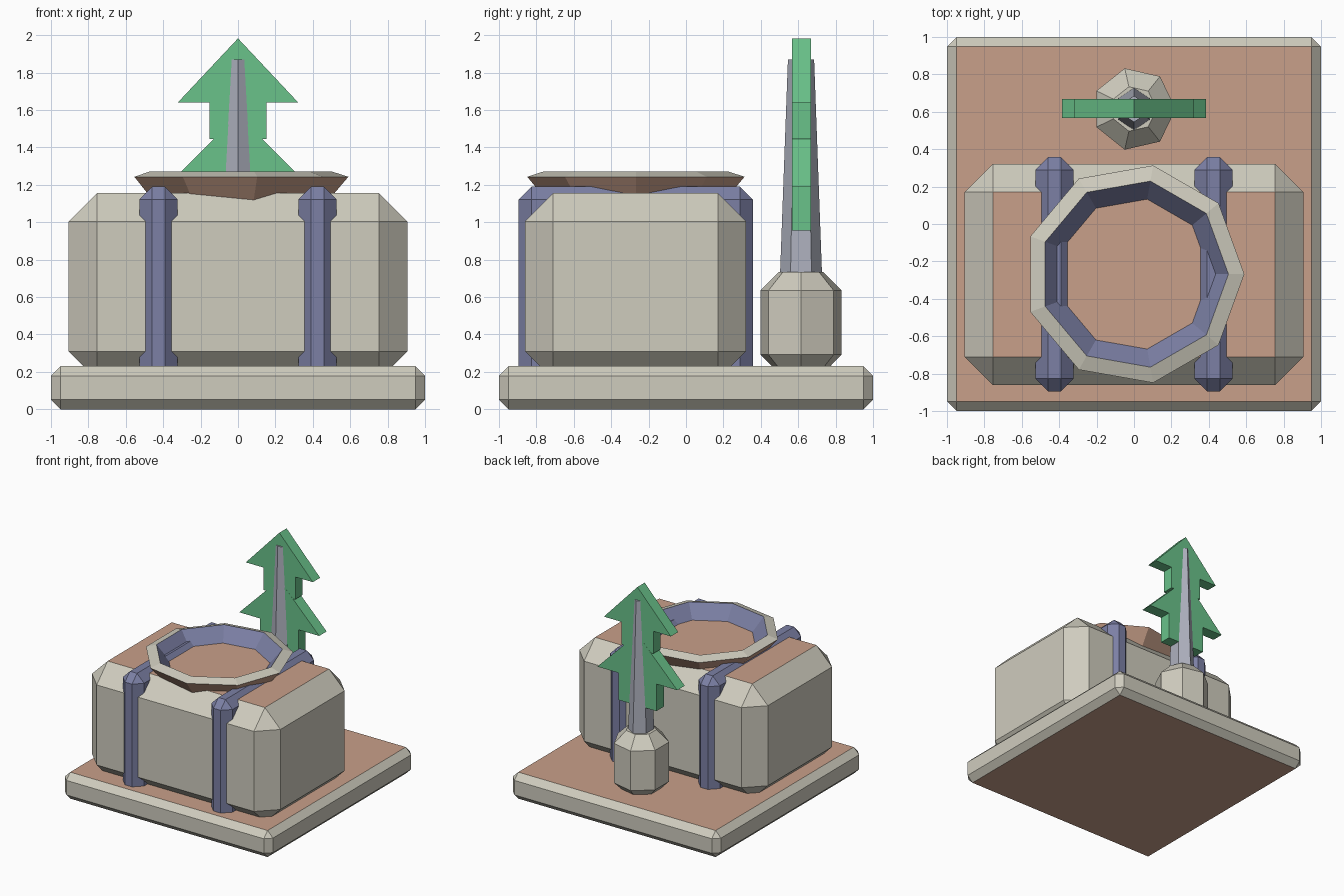
import bpy, bmesh, math
from mathutils import Vector

if "Cube" in bpy.data.objects:
    bpy.data.objects.remove(bpy.data.objects["Cube"])


def lin(c):
    return tuple((v / 255 / 12.92) if v <= 10 else ((v / 255 + 0.055) / 1.055) ** 2.4 for v in c) + (1,)


def mat(name, rgb):
    m = bpy.data.materials.new(name)
    m.diffuse_color = lin(rgb)
    m.use_nodes = True
    m.node_tree.nodes["Principled BSDF"].inputs["Base Color"].default_value = m.diffuse_color
    return m


STONE = mat("beige", (207, 204, 190))
CLAY = mat("clay", (201, 160, 138))
PURPLE = mat("slate_purple", (124, 128, 165))
GREY = mat("trunk_grey", (174, 177, 190))
GREEN = mat("leaf_green", (106, 194, 138))


def finish(name, bm, mats):
    bmesh.ops.recalc_face_normals(bm, faces=bm.faces)
    me = bpy.data.meshes.new(name)
    bm.to_mesh(me)
    bm.free()
    for m in mats:
        me.materials.append(m)
    ob = bpy.data.objects.new(name, me)
    bpy.context.collection.objects.link(ob)
    return ob


def chamfer_box(name, lo, hi, bevel, mats):
    """Chamfered box; second material goes on the flat top and bottom."""
    bm = bmesh.new()
    bmesh.ops.create_cube(bm, size=1)
    lo, hi = Vector(lo), Vector(hi)
    for v in bm.verts:
        v.co = Vector([(lo[i] + hi[i]) / 2 + v.co[i] * (hi[i] - lo[i]) for i in range(3)])
    bmesh.ops.bevel(bm, geom=bm.edges[:], offset=bevel, offset_type='OFFSET',
                    segments=1, profile=0.5, affect='EDGES')
    bm.normal_update()
    if len(mats) > 1:
        for f in bm.faces:
            f.material_index = 1 if abs(f.normal.z) > 0.9 else 0
    return finish(name, bm, mats)


def lathe(name, profile, sides, centre, mats, closed=False, band_mats=None, turn=0, sx=1):
    """Low-poly turned shape from (radius, z) points."""
    bm = bmesh.new()
    rings = []
    for r, z in profile:
        angs = [turn + 2 * math.pi * i / sides for i in range(sides)]
        rings.append([bm.verts.new((centre[0] + sx * r * math.cos(a),
                                    centre[1] + r * math.sin(a), z)) for a in angs])
    n = len(rings)
    for k in range(n if closed else n - 1):
        a, b = rings[k], rings[(k + 1) % n]
        for i in range(sides):
            j = (i + 1) % sides
            f = bm.faces.new((a[i], a[j], b[j], b[i]))
            f.material_index = band_mats[k] if band_mats else 0
    if not closed:
        bm.faces.new(rings[0])
        bm.faces.new(rings[-1])
    return finish(name, bm, mats)


def arrow(name, apex, wide_z, half, stem, bottom, y0, y1):
    """Flat foliage tier: a triangle on a short stem."""
    right = [(half, wide_z), (stem, wide_z), (stem, bottom)]
    pts = [(0, apex)] + right + [(-x, z) for x, z in reversed(right)]
    bm = bmesh.new()
    face = bm.faces.new([bm.verts.new((x, y0, z)) for x, z in pts])
    ext = bmesh.ops.extrude_face_region(bm, geom=[face])
    moved = [g for g in ext["geom"] if isinstance(g, bmesh.types.BMVert)]
    bmesh.ops.translate(bm, verts=moved, vec=(0, y1 - y0, 0))
    return finish(name, bm, [GREEN])


# Base slab and main block
chamfer_box("base_slab", (-1, -1, 0), (1, 1, 0.23), 0.052, [STONE, CLAY])
chamfer_box("main_block", (-0.905, -0.86, 0.16), (0.905, 0.32, 1.155), 0.15, [STONE, CLAY])

# Straps: chamfered slabs that poke out of the block
for side, x in (("left", -0.425), ("right", 0.425)):
    chamfer_box(side + "_strap", (x - 0.102, -0.895, 0.12), (x + 0.102, 0.357, 1.19), 0.068, [PURPLE])

# Nine-sided flared ring on top of the block
lathe("top_ring", [(0.435, 1.06), (0.59, 1.243), (0.505, 1.27), (0.33, 1.065)], 9, (0, -0.268),
      [STONE, CLAY, PURPLE], closed=True, band_mats=[1, 0, 2, 1])

# Tree: pot, tapered trunk, two flat foliage tiers
TREE = (0, 0.615)
lathe("tree_pot", [(0.12, 0.19), (0.223, 0.292), (0.223, 0.635), (0.122, 0.735)], 7, TREE, [STONE])
lathe("tree_trunk", [(0.113, 0.70), (0.07, 1.87)], 6, TREE, [GREY], turn=math.pi / 6, sx=0.88)
arrow("upper_foliage", 1.983, 1.64, 0.322, 0.153, 1.445, 0.567, 0.667)
arrow("lower_foliage", 1.575, 1.19, 0.384, 0.183, 0.955, 0.566, 0.668)
